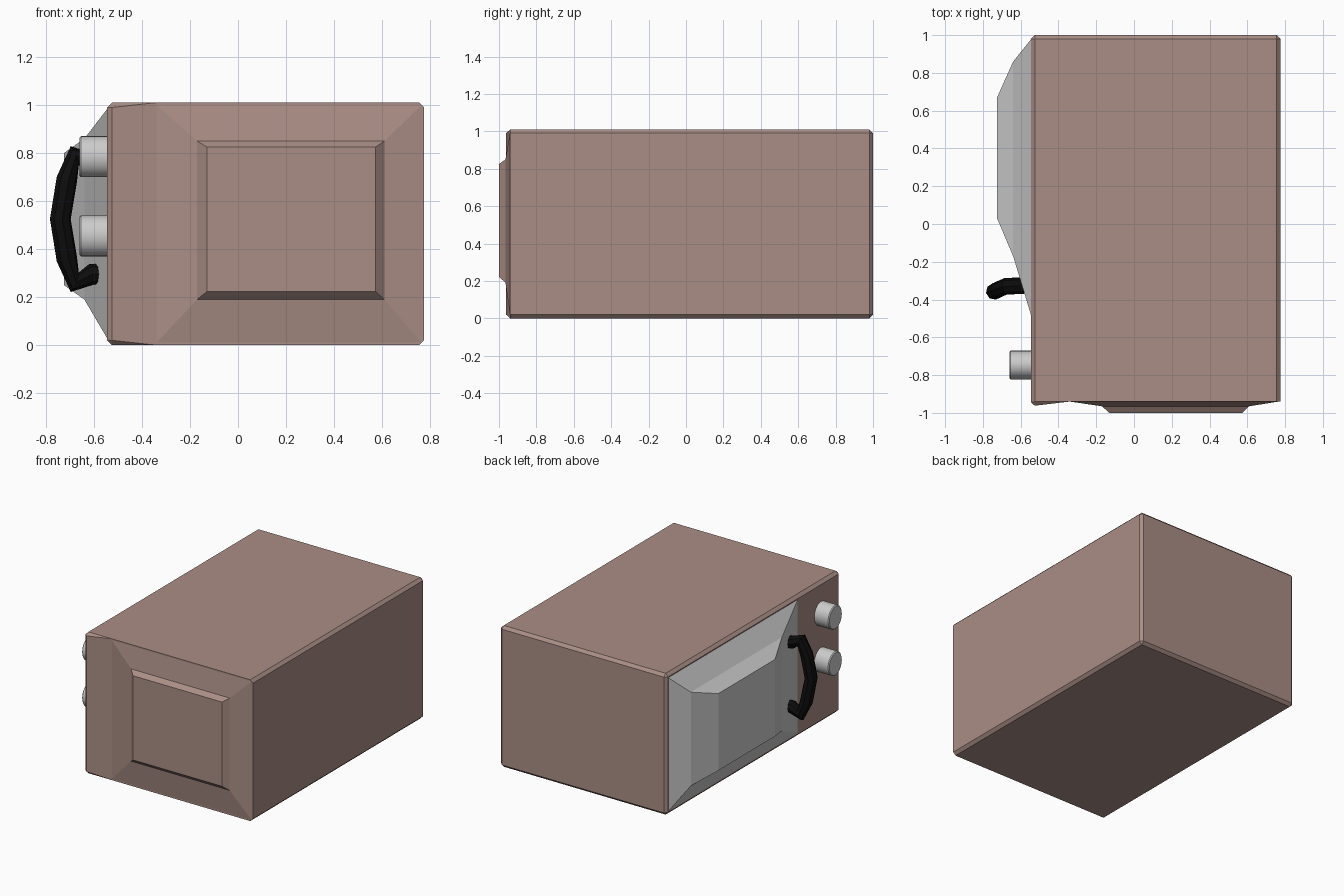
import bpy, bmesh, math

if "Cube" in bpy.data.objects:
    bpy.data.objects.remove(bpy.data.objects["Cube"])

def material(name, rgb):
    m = bpy.data.materials.new(name)
    m.diffuse_color = (*rgb, 1)
    m.use_nodes = True
    m.node_tree.nodes["Principled BSDF"].inputs["Base Color"].default_value = m.diffuse_color
    return m

BROWN = material("casing_brown", (0.40, 0.27, 0.235))
BLACK = material("handle_black", (0.004, 0.004, 0.004))

def finish(bm, name, mat=None):
    bmesh.ops.recalc_face_normals(bm, faces=bm.faces[:])
    me = bpy.data.meshes.new(name)
    bm.to_mesh(me)
    bm.free()
    ob = bpy.data.objects.new(name, me)
    bpy.context.collection.objects.link(ob)
    if mat:
        me.materials.append(mat)
    return ob

def loft(name, rings, to_xyz, mat=None):
    """Stack of rectangles (depth, a0, a1, b0, b1) joined and capped."""
    bm = bmesh.new()
    loops = [[bm.verts.new(to_xyz(d, a, b)) for a, b in
              ((a0, b0), (a1, b0), (a1, b1), (a0, b1))]
             for d, a0, a1, b0, b1 in rings]
    for lo, hi in zip(loops, loops[1:]):
        for i in range(4):
            j = (i + 1) % 4
            bm.faces.new((lo[i], lo[j], hi[j], hi[i]))
    bm.faces.new(loops[0])
    bm.faces.new(loops[-1])
    return finish(bm, name, mat)

# Casing: box chamfered on every edge except round the front
X0, X1, Y0, Y1, H = -0.545, 0.775, -0.94, 1.0, 1.01
bm = bmesh.new()
bmesh.ops.create_cube(bm, size=1)
for v in bm.verts:
    v.co = (X1 if v.co.x > 0 else X0, Y1 if v.co.y > 0 else Y0, H if v.co.z > 0 else 0)
edges = [e for e in bm.edges if any(v.co.y > 0 for v in e.verts)]
bmesh.ops.bevel(bm, geom=edges, offset=0.02, offset_type='OFFSET', segments=1,
                profile=0.5, affect='EDGES')
finish(bm, "casing", BROWN)

# Front door: shallow sloping frame with a raised panel
loft("front_panel", [(-0.94, -0.34, 0.765, 0.01, 1.0),
                     (-0.965, -0.17, 0.61, 0.19, 0.85),
                     (-1.0, -0.13, 0.573, 0.223, 0.825)],
     lambda d, a, b: (a, d, b), BROWN)

# Raised lip down the left edge of the front
bm = bmesh.new()
for z, s in ((0, 1), (H, -1)):
    for x, y, inset in ((-0.34, -0.94, 0), (-0.525, -0.94, 0), (-0.545, -0.94, 0.02),
                        (-0.545, -0.945, 0.02), (-0.525, -0.962, 0.02)):
        bm.verts.new((x, y, z + s * inset))
bmesh.ops.convex_hull(bm, input=bm.verts[:])
finish(bm, "front_left_lip", BROWN)

# Bulging cover on the left side
loft("side_cover", [(-0.54, -0.5, 0.985, 0.02, 0.99),
                    (-0.64, -0.17, 0.86, 0.19, 0.86),
                    (-0.725, 0.03, 0.67, 0.25, 0.80)],
     lambda d, a, b: (d, a, b))

# Two round knobs in front of the cover
for name, z in (("lower_knob", 0.455), ("upper_knob", 0.785)):
    bpy.ops.mesh.primitive_cylinder_add(vertices=32, radius=1, depth=1,
                                        location=(-0.595, -0.747, z),
                                        rotation=(0, -math.pi / 2, 0))
    ob = bpy.context.object
    ob.name = name
    ob.scale = (0.085, 0.076, 0.13)
    bpy.ops.object.transform_apply(location=False, rotation=True, scale=True)
    bev = ob.modifiers.new("rim", 'BEVEL')
    bev.width = 0.006
    bpy.ops.object.shade_smooth_by_angle(angle=math.radians(30))

# Curved grab handle
path = [(-0.58, -0.325, 0.295), (-0.61, -0.327, 0.295), (-0.68, -0.33, 0.262),
        (-0.713, -0.345, 0.36), (-0.74, -0.357, 0.525), (-0.713, -0.345, 0.69),
        (-0.68, -0.33, 0.788), (-0.61, -0.327, 0.755), (-0.58, -0.325, 0.755)]
cu = bpy.data.curves.new("grab_handle", 'CURVE')
cu.dimensions = '3D'
cu.bevel_depth = 0.044
cu.bevel_resolution = 2
cu.use_fill_caps = True
sp = cu.splines.new('POLY')
sp.points.add(len(path) - 1)
for p, co in zip(sp.points, path):
    p.co = (*co, 1)
sp.use_smooth = False
cu.materials.append(BLACK)
bpy.context.collection.objects.link(bpy.data.objects.new("grab_handle", cu))
